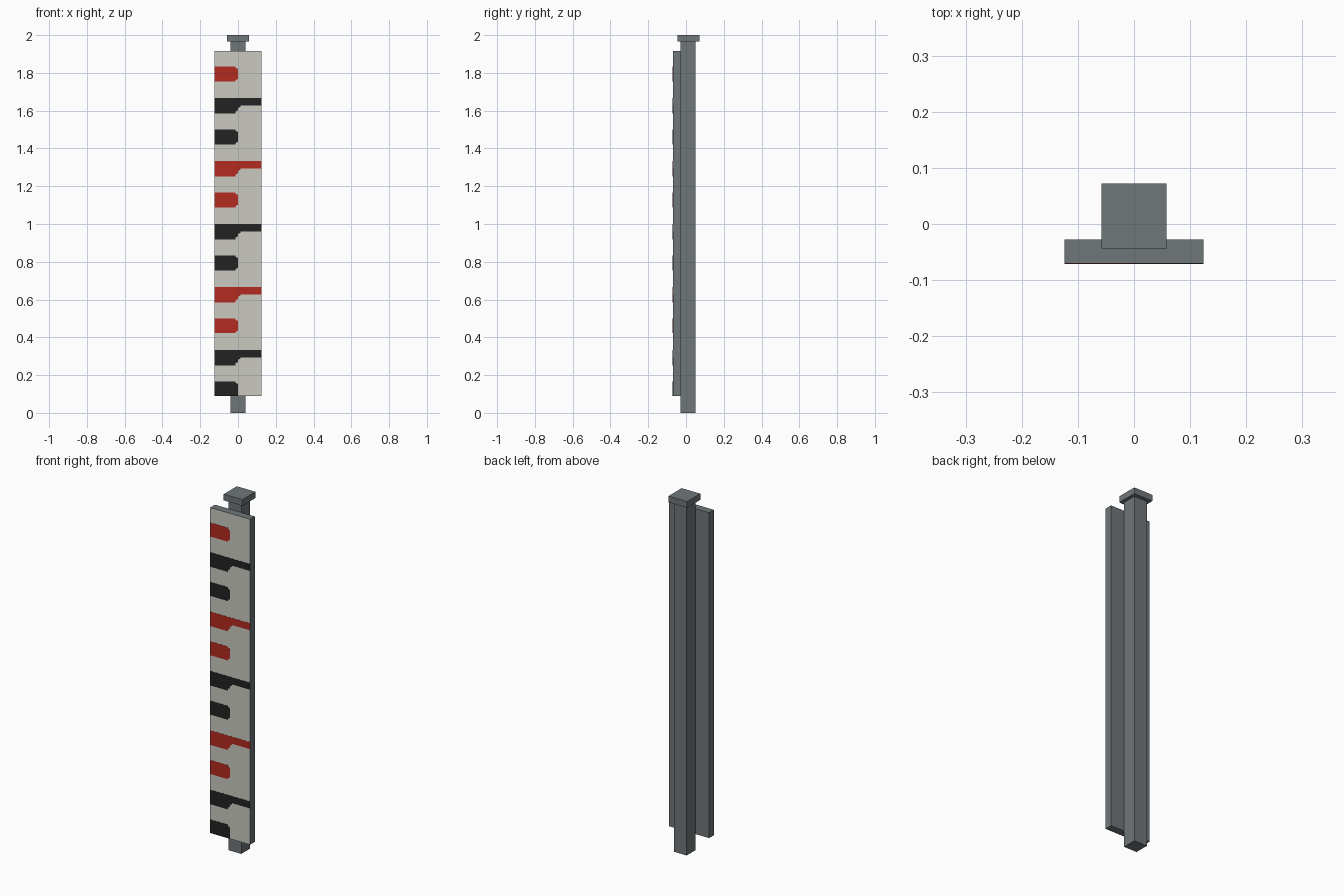
import bpy
import bmesh

cube = bpy.data.objects.get("Cube")
if cube:
    bpy.data.objects.remove(cube, do_unlink=True)


def material(name, rgb):
    mat = bpy.data.materials.new(name)
    mat.use_nodes = True
    mat.diffuse_color = (*rgb, 1)
    mat.node_tree.nodes["Principled BSDF"].inputs["Base Color"].default_value = (*rgb, 1)
    return mat


GREY = material("steel grey", (0.16, 0.18, 0.19))
CREAM = material("off white", (0.59, 0.59, 0.53))
RED = material("red", (0.45, 0.024, 0.015))
BLACK = material("black", (0.016, 0.016, 0.016))


def add_object(name, bm, *mats):
    bmesh.ops.recalc_face_normals(bm, faces=bm.faces[:])
    mesh = bpy.data.meshes.new(name)
    bm.to_mesh(mesh)
    bm.free()
    for mat in mats:
        mesh.materials.append(mat)
    obj = bpy.data.objects.new(name, mesh)
    bpy.context.collection.objects.link(obj)
    return obj


def box(name, low, high, *mats):
    bm = bmesh.new()
    bmesh.ops.create_cube(bm, size=1)
    for v in bm.verts:
        v.co = [(a + b) / 2 + c * (b - a) for a, b, c in zip(low, high, v.co)]
    return add_object(name, bm, *mats)


# Post and its cap
box("post", (-0.04, -0.028, 0), (0.04, 0.051, 1.97), GREY)
box("post_cap", (-0.058, -0.044, 1.965), (0.058, 0.072, 2), GREY)

# Gauge board with a pale front face
HALF, FRONT, BOTTOM, TOP = 0.124, -0.07, 0.09, 1.917
board = box("gauge_board", (-HALF, FRONT, BOTTOM), (HALF, -0.028, TOP), GREY, CREAM)
for face in board.data.polygons:
    if face.normal.y < -0.9:
        face.material_index = 1

# Mark outlines: x, and drop below the top of the mark
SHORT = [(-HALF, 0), (-0.012, 0), (-0.012, 0.007), (0, 0.013),
         (0, 0.064), (-0.012, 0.071), (-0.012, 0.078), (-HALF, 0.078)]
LONG = [(-HALF, 0), (HALF, 0), (HALF, 0.039), (0.012, 0.039), (0.012, 0.046),
        (0, 0.052), (0, 0.064), (-0.012, 0.07), (-0.012, 0.081), (-HALF, 0.081)]
LAST = SHORT[:4] + [(0, 0.076), (-HALF, 0.076)]


def mark(name, outline, top, mat):
    bm = bmesh.new()
    face = bm.faces.new([bm.verts.new((x, FRONT, top - drop)) for x, drop in outline])
    ext = bmesh.ops.extrude_face_region(bm, geom=[face])
    for v in ext["geom"]:
        if isinstance(v, bmesh.types.BMVert):
            v.co.y -= 0.001
    add_object(name, bm, mat)


# Alternating short and long marks, colours changing in pairs
COUNT = 11
for i in range(COUNT):
    outline = LONG if i % 2 else (LAST if i == COUNT - 1 else SHORT)
    colour = RED if i % 4 in (0, 3) else BLACK
    if i == COUNT - 1:
        colour = BLACK
    mark(f"gauge_mark_{i + 1}", outline, 1.833 - i / 6, colour)
